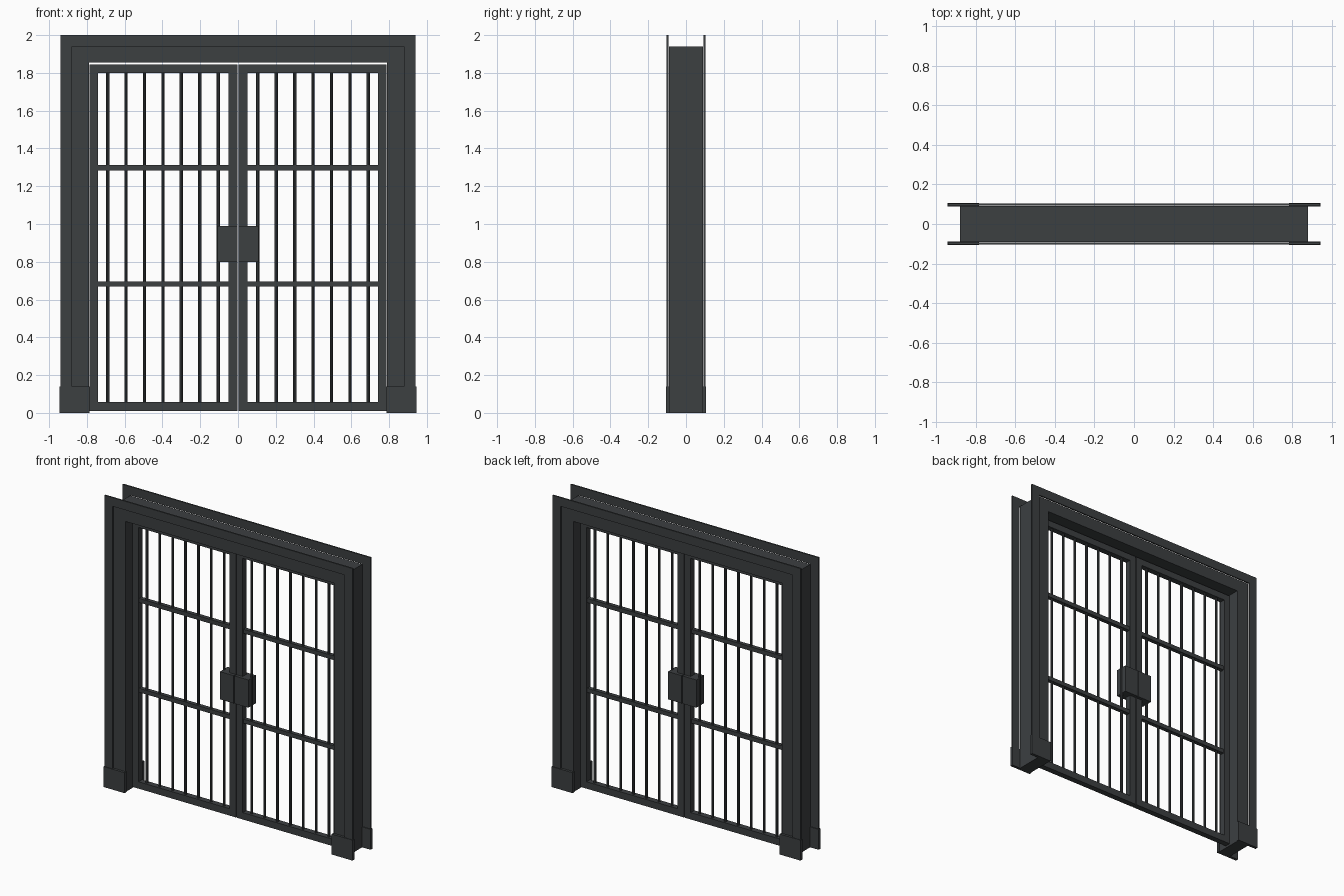
import bpy, bmesh
from mathutils import Matrix, Vector

if "Cube" in bpy.data.objects:
    bpy.data.objects.remove(bpy.data.objects["Cube"])

mat = bpy.data.materials.new("dark_iron")
mat.diffuse_color = (0.045, 0.05, 0.053, 1)
mat.use_nodes = True
mat.node_tree.nodes["Principled BSDF"].inputs["Base Color"].default_value = mat.diffuse_color


def finish(name, bm):
    bmesh.ops.recalc_face_normals(bm, faces=bm.faces)
    me = bpy.data.meshes.new(name)
    bm.to_mesh(me)
    bm.free()
    me.materials.append(mat)
    ob = bpy.data.objects.new(name, me)
    bpy.context.collection.objects.link(ob)
    return ob


def add_box(bm, x0, x1, y0, y1, z0, z1):
    m = (Matrix.Translation(((x0 + x1) / 2, (y0 + y1) / 2, (z0 + z1) / 2))
         @ Matrix.Diagonal((x1 - x0, y1 - y0, z1 - z0, 1)))
    bmesh.ops.create_cube(bm, size=1, matrix=m)


def box(name, *dims):
    bm = bmesh.new()
    add_box(bm, *dims)
    return finish(name, bm)


def arch(name, inner, outer, z_in, z_out, y0, y1):
    """Upside-down U profile extruded along y."""
    pts = [(-outer, 0), (-outer, z_out), (outer, z_out), (outer, 0),
           (inner, 0), (inner, z_in), (-inner, z_in), (-inner, 0)]
    bm = bmesh.new()
    face = bm.faces.new([bm.verts.new((x, y0, z)) for x, z in pts])
    ext = bmesh.ops.extrude_face_region(bm, geom=[face])
    verts = [g for g in ext["geom"] if isinstance(g, bmesh.types.BMVert)]
    bmesh.ops.translate(bm, verts=verts, vec=Vector((0, y1 - y0, 0)))
    return finish(name, bm)


def mirror(ob):
    ob.modifiers.new("Mirror", 'MIRROR').use_axis = (True, False, False)


# Door frame and the flat casing on both faces
arch("door_frame", 0.79, 0.88, 1.855, 1.94, -0.09, 0.09)
for side, s in (("front", -1), ("back", 1)):
    ys = sorted((s * 0.093, s * 0.103))
    arch(side + "_casing", 0.88, 0.94, 1.94, 2.0, *ys)
    # Plinth blocks at the feet
    ys = sorted((s * 0.088, s * 0.107))
    mirror(box(side + "_plinth", 0.785, 0.944, *ys, 0, 0.14))

# Door leaf border: two stiles, top and bottom rails
bm = bmesh.new()
d = 0.02
add_box(bm, 0.003, 0.05, -d, d, 0.01, 1.845)
add_box(bm, 0.74, 0.785, -d, d, 0.01, 1.845)
add_box(bm, 0.05, 0.74, -d, d, 0.01, 0.057)
add_box(bm, 0.05, 0.74, -d, d, 1.80, 1.845)
mirror(finish("door_leaf_border", bm))

# Cross rails
for i, z in enumerate((0.682, 1.298)):
    mirror(box(f"cross_rail_{i + 1}", 0.05, 0.74, -0.014, 0.014, z - 0.014, z + 0.014))

# Vertical bars
bm = bmesh.new()
for i in range(7):
    bmesh.ops.create_cone(bm, cap_ends=True, segments=8, radius1=0.0085, radius2=0.0085,
                          depth=1.76, matrix=Matrix.Translation((0.105 + i * 0.0975, 0, 0.928)))
mirror(finish("vertical_bars", bm))

# Lock boxes where the leaves meet
mirror(box("lock_box", 0.003, 0.108, -0.042, 0.042, 0.80, 0.99))
